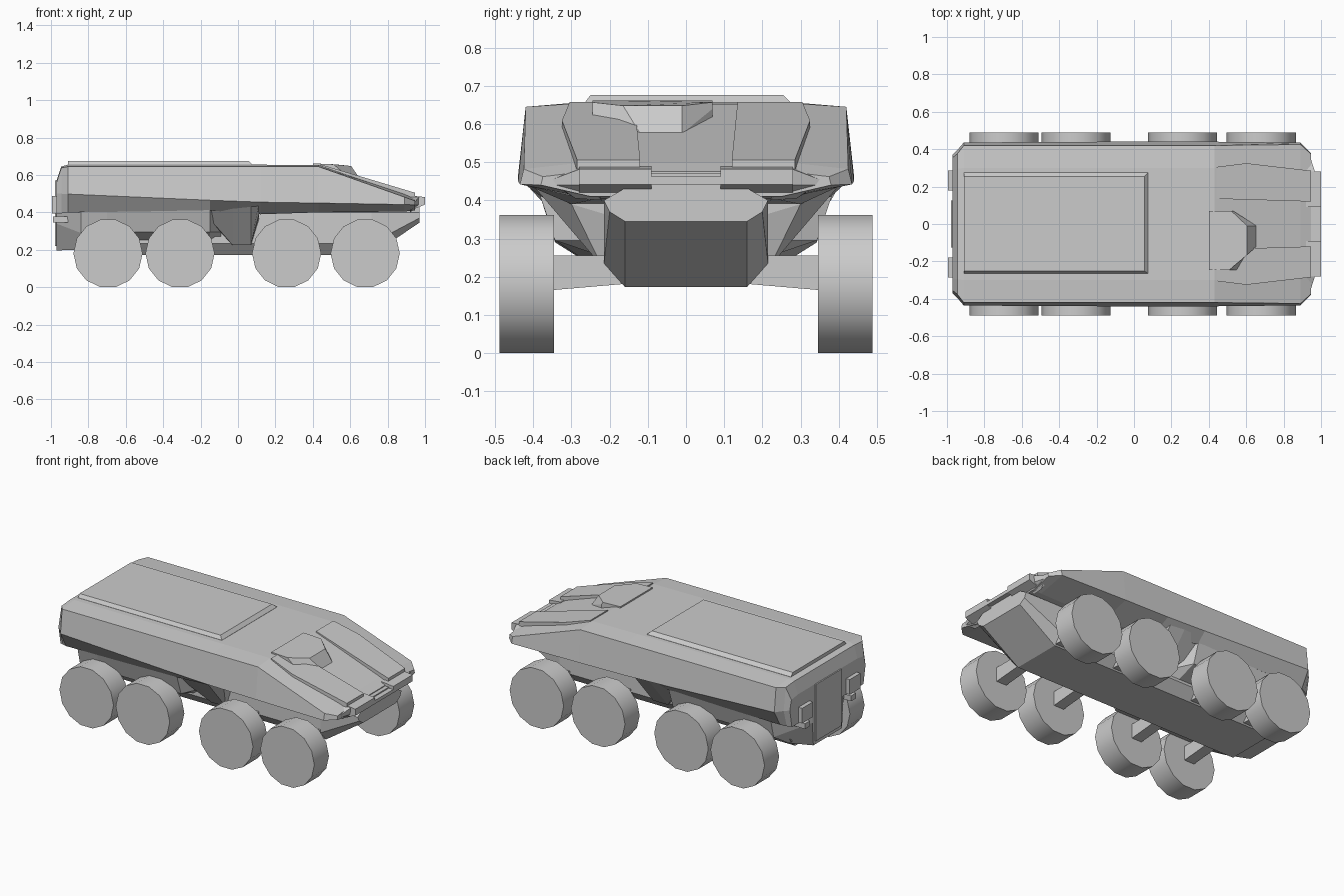
import bpy, bmesh, math
from mathutils import Vector


def solid(name, rings):
    """Skin a stack of equal-length vertex rings and cap both ends."""
    bm = bmesh.new()
    rs = [[bm.verts.new(p) for p in r] for r in rings]
    n = len(rs[0])
    for a, b in zip(rs, rs[1:]):
        for i in range(n):
            j = (i + 1) % n
            bm.faces.new((a[i], a[j], b[j], b[i]))
    bm.faces.new(rs[0])
    bm.faces.new(rs[-1])
    bmesh.ops.recalc_face_normals(bm, faces=bm.faces)
    me = bpy.data.meshes.new(name)
    bm.to_mesh(me)
    bm.free()
    ob = bpy.data.objects.new(name, me)
    bpy.context.collection.objects.link(ob)
    return ob


def loft(name, sections):
    """Symmetric hull piece: half profiles (y, z) placed along x."""
    rings = []
    for x, half in sections:
        rings.append([(x, y, z) for y, z in half] +
                     [(x, -y, z) for y, z in reversed(half)])
    return solid(name, rings)


def box(name, x, y, z):
    plan = [(x[0], y[0]), (x[1], y[0]), (x[1], y[1]), (x[0], y[1])]
    return solid(name, [[(a, b, h) for a, b in plan] for h in z])


def mirror_y(pts, s):
    return [(x, s * y, z) for x, y, z in pts]


# Upper hull: shoulder, side plate and inward-sloping underside
loft("upper_hull", [
    (-0.97, [(0.29, 0.57), (0.355, 0.56), (0.37, 0.50), (0.35, 0.39)]),
    (-0.945, [(0.295, 0.645), (0.375, 0.638), (0.395, 0.50), (0.365, 0.395)]),
    (-0.91, [(0.30, 0.655), (0.42, 0.645), (0.436, 0.498), (0.38, 0.40)]),
    (-0.15, [(0.30, 0.655), (0.42, 0.645), (0.44, 0.465), (0.38, 0.41)]),
    (0.12, [(0.30, 0.655), (0.42, 0.645), (0.44, 0.455), (0.30, 0.39)]),
    (0.43, [(0.30, 0.653), (0.42, 0.645), (0.44, 0.45), (0.25, 0.40)]),
    (0.89, [(0.28, 0.498), (0.425, 0.482), (0.435, 0.442), (0.25, 0.405)]),
    (0.945, [(0.27, 0.475), (0.375, 0.462), (0.38, 0.44), (0.25, 0.41)]),
])

# Lower hull tub with sloped nose plate
tub = [(0.12, 0.455), (0.215, 0.40), (0.215, 0.235), (0.16, 0.173)]
loft("lower_hull", [
    (-0.86, tub), (0.715, tub),
    (0.97, [(0.12, 0.455), (0.215, 0.40), (0.20, 0.37), (0.16, 0.345)]),
])

# Rear lower hull, narrowing toward the door
loft("rear_lower_hull", [
    (-0.97, [(0.15, 0.45), (0.15, 0.34), (0.14, 0.197)]),
    (-0.84, [(0.375, 0.42), (0.343, 0.29), (0.20, 0.20)]),
    (-0.70, [(0.385, 0.42), (0.343, 0.295), (0.21, 0.25)]),
    (-0.15, [(0.385, 0.42), (0.343, 0.295), (0.21, 0.25)]),
    (-0.09, [(0.22, 0.42), (0.22, 0.295), (0.21, 0.25)]),
])

# Mid-side gusset between the axle pairs
loft("side_gusset", [
    (-0.165, [(0.41, 0.46), (0.33, 0.38), (0.20, 0.37)]),
    (-0.03, [(0.41, 0.45), (0.22, 0.227), (0.20, 0.225)]),
    (0.07, [(0.41, 0.45), (0.22, 0.227), (0.20, 0.225)]),
    (0.112, [(0.41, 0.45), (0.30, 0.39), (0.20, 0.36)]),
])

# Roof panel
roof = [(-0.91, -0.265), (0.075, -0.265), (0.075, 0.275), (-0.91, 0.275)]
roof_top = [(-0.91, -0.25), (0.055, -0.25), (0.055, 0.255), (-0.91, 0.255)]
solid("roof_panel", [[(x, y, 0.64) for x, y in roof],
                     [(x, y, 0.656) for x, y in roof],
                     [(x, y, 0.676) for x, y in roof_top]])

# Driver hatch cowl
solid("driver_hatch", [
    [(0.40, 0.07, 0.60), (0.53, 0.07, 0.60), (0.655, 0.0, 0.56),
     (0.655, -0.12, 0.56), (0.56, -0.245, 0.58), (0.40, -0.245, 0.60)],
    [(0.40, 0.07, 0.655), (0.53, 0.07, 0.64), (0.655, -0.01, 0.575),
     (0.655, -0.12, 0.575), (0.56, -0.245, 0.615), (0.40, -0.245, 0.655)],
    [(0.40, 0.07, 0.662), (0.52, 0.07, 0.657), (0.605, -0.01, 0.648),
     (0.605, -0.165, 0.648), (0.51, -0.245, 0.657), (0.40, -0.245, 0.662)],
])

# Raised panels on the sloped front, and nose blocks below them
panel = [(0.44, 0.135), (0.44, 0.305), (0.60, 0.325), (0.945, 0.285), (0.945, 0.12)]
for side, s in (("left", 1), ("right", -1)):
    solid(side + "_glacis_panel", [
        mirror_y([(x, y, 0.66 - 0.3 * (x - 0.43) - d) for x, y in panel], s)
        for d in (0.055, 0.0)])
    solid(side + "_nose_block", [
        mirror_y([(0.92, y, 0.49), (1.0, y, 0.482), (1.0, y, 0.442), (0.92, y, 0.41)], s)
        for y in (0.09, 0.28)])
    solid(side + "_nose_cheek", [
        mirror_y([(0.92, 0.27, 0.49), (0.97, 0.27, 0.485), (0.97, 0.26, 0.44), (0.92, 0.22, 0.40)], s),
        mirror_y([(0.92, 0.37, 0.455), (0.945, 0.35, 0.455), (0.945, 0.34, 0.44), (0.92, 0.29, 0.405)], s)])
    # Rear lamps and tow brackets
    lamp = sorted((s * 0.18, s * 0.285))
    box(side + "_rear_lamp", (-0.995, -0.94), lamp, (0.395, 0.488))
    box(side + "_tow_bracket", (-0.99, -0.86), sorted((s * 0.20, s * 0.25)), (0.345, 0.378))
box("nose_center", (0.90, 0.97), (-0.10, 0.10), (0.40, 0.47))
box("nose_lip", (0.95, 1.0), (-0.10, 0.10), (0.442, 0.463))

# Rear door
box("rear_door", (-0.978, -0.94), (-0.125, 0.125), (0.22, 0.57))

# Wheels and axles
R, SIDES = 0.185, 14
for k, wx in enumerate((-0.695, -0.31, 0.26, 0.68)):
    for side, s in (("left", 1), ("right", -1)):
        rings = []
        for y in (0.346, 0.489):
            rings.append([(wx + R * math.cos(2 * math.pi * i / SIDES), s * y,
                           0.181 + R * math.sin(2 * math.pi * i / SIDES))
                          for i in range(SIDES)])
        w = solid(f"{side}_wheel_{k + 1}", rings)
        for p in w.data.polygons:
            p.use_smooth = len(p.vertices) == 4
        for e in w.data.edges:
            a, b = (w.data.vertices[v].co for v in e.vertices)
            e.use_edge_sharp = abs(a.y - b.y) < 0.01
        solid(f"{side}_axle_{k + 1}", [
            [(wx + dx, s * y, z) for dx, z in ((-0.035, lo), (0.035, lo), (0.035, 0.255), (-0.035, 0.255))]
            for y, lo in ((0.15, 0.182), (0.36, 0.164))])
